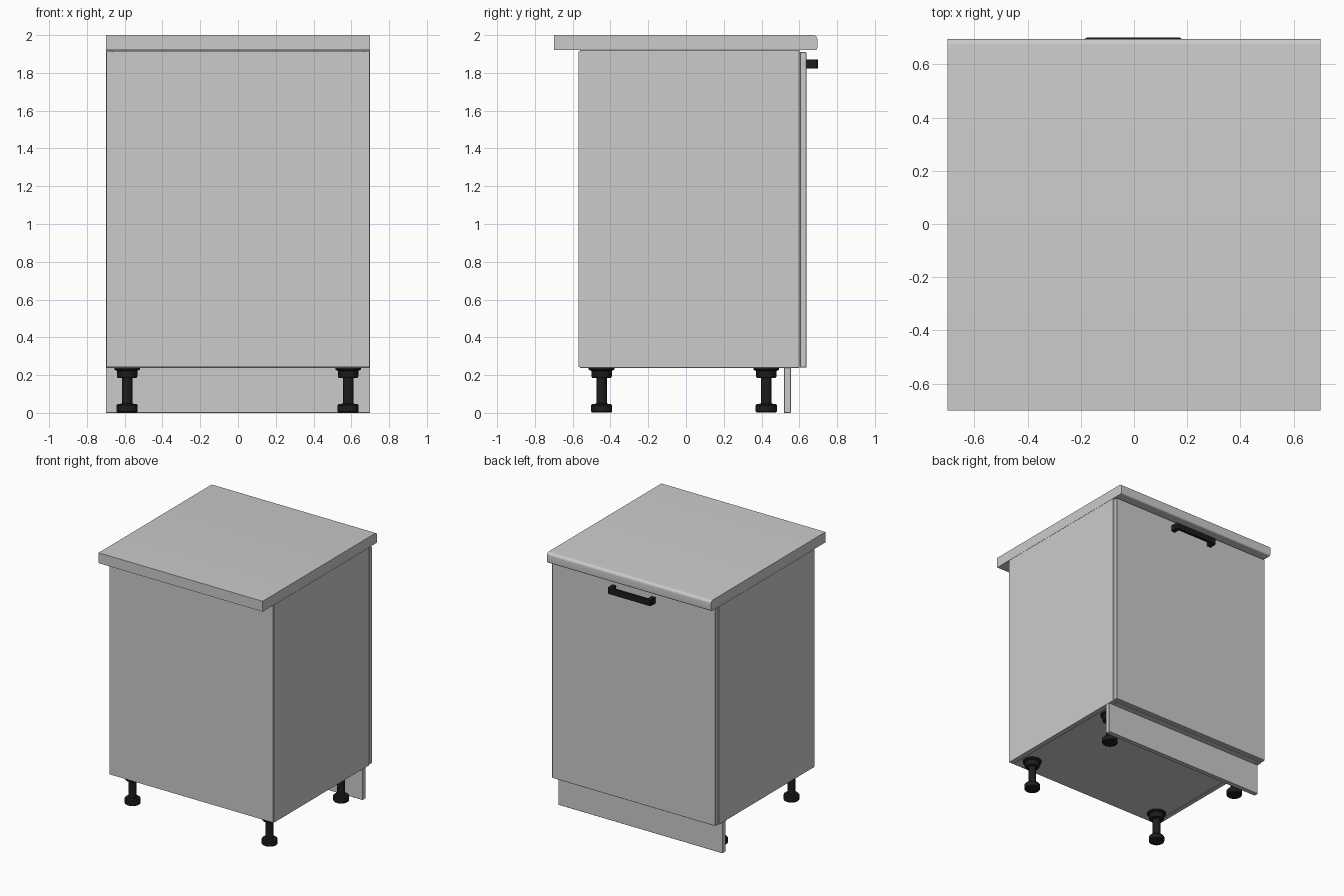
import bpy, bmesh
from math import pi, cos, sin
from mathutils import Vector, Matrix

if "Cube" in bpy.data.objects:
    bpy.data.objects.remove(bpy.data.objects["Cube"])

dark = bpy.data.materials.new("black_plastic")
dark.diffuse_color = (0.012, 0.012, 0.012, 1)
dark.use_nodes = True
dark.node_tree.nodes["Principled BSDF"].inputs["Base Color"].default_value = dark.diffuse_color


def finish(name, bm, mat=None, smooth=False):
    bmesh.ops.recalc_face_normals(bm, faces=bm.faces)
    me = bpy.data.meshes.new(name)
    bm.to_mesh(me)
    bm.free()
    ob = bpy.data.objects.new(name, me)
    bpy.context.collection.objects.link(ob)
    if mat:
        me.materials.append(mat)
    if smooth:
        bpy.ops.object.select_all(action='DESELECT')
        ob.select_set(True)
        bpy.context.view_layer.objects.active = ob
        bpy.ops.object.shade_smooth_by_angle(angle=0.6)
    return ob


def panel(name, x, y, z, bevel=0.0015):
    """Board given by its (min, max) range on each axis, with a fine edge band."""
    bm = bmesh.new()
    bmesh.ops.create_cube(bm, size=1)
    for v in bm.verts:
        v.co = Vector([(r[0] + r[1]) / 2 + c * (r[1] - r[0]) for r, c in zip((x, y, z), v.co)])
    if bevel:
        bmesh.ops.bevel(bm, geom=bm.edges[:], offset=bevel, segments=1, affect='EDGES')
    return finish(name, bm)


def extrude(name, pts, vec, mat=None, smooth=False, bevel=0):
    """Closed outline pushed along a vector."""
    bm = bmesh.new()
    f = bm.faces.new([bm.verts.new(p) for p in pts])
    new = bmesh.ops.extrude_face_region(bm, geom=[f])["geom"]
    bmesh.ops.translate(bm, vec=vec, verts=[g for g in new if isinstance(g, bmesh.types.BMVert)])
    bmesh.ops.recalc_face_normals(bm, faces=bm.faces)
    if bevel:
        bmesh.ops.bevel(bm, geom=bm.edges[:], offset=bevel, segments=2, affect='EDGES')
    return finish(name, bm, mat, smooth)


def lathe(name, profile, loc, mat, steps=32):
    """Round part from an (r, z) profile."""
    bm = bmesh.new()
    vs = [bm.verts.new((r, 0, z)) for r, z in profile]
    es = [bm.edges.new(p) for p in zip(vs, vs[1:])]
    bmesh.ops.spin(bm, geom=vs + es, cent=(0, 0, 0), axis=(0, 0, 1), angle=2 * pi, steps=steps)
    bmesh.ops.remove_doubles(bm, verts=bm.verts, dist=1e-5)
    ob = finish(name, bm, mat, True)
    ob.location = loc
    return ob


W, T = 0.70, 0.035          # half width, board thickness
Z0, Z1 = 0.238, 1.92        # carcass bottom and top

# carcass boards
for s, side in ((-1, "left"), (1, "right")):
    panel(side + "_side", sorted((s * W, s * (W - T))), (-0.562, 0.60), (Z0, Z1))
inner = (-W + T, W - T)
panel("bottom_board", inner, (-0.562, 0.60), (Z0, Z0 + T))
panel("shelf", inner, (-0.555, 0.55), (1.06, 1.06 + T))
panel("front_rail", inner, (0.38, 0.60), (Z1 - T, Z1))
panel("back_rail", inner, (-0.562, -0.34), (Z1 - T, Z1))
panel("back_panel", (-W + 0.003, W - 0.003), (-0.570, -0.562), (Z0 + 0.004, Z1 - 0.008), 0)

# door and plinth
panel("door", (-W + 0.003, W - 0.003), (0.603, 0.637), (Z0 + 0.002, 1.91), 0.002)
panel("plinth", (-W, W), (0.519, 0.555), (0.0, Z0))

# worktop with a rounded front edge
r, yf, zb, zt = 0.022, 0.695, 1.92, 2.0
outline = [(-W, -0.70, zb)]
for cz, a0, rad in ((zb, -pi / 2, 0.012), (zt, 0, r)):
    c = cz + rad if cz == zb else cz - rad
    for i in range(7):
        a = a0 + i * pi / 12
        outline.append((-W, yf - rad + rad * cos(a), c + rad * sin(a)))
outline.append((-W, -0.70, zt))
extrude("worktop", outline, (2 * W, 0, 0), smooth=True)

# bracket handle
hx0, hx1, pw = -0.187, 0.183, 0.034
yb, ym, yo = 0.636, 0.678, 0.70
U = [(hx0, yb), (hx0, yo - 0.008), (hx0 + 0.008, yo), (hx1 - 0.008, yo), (hx1, yo - 0.008),
     (hx1, yb), (hx1 - pw, yb), (hx1 - pw, ym), (hx0 + pw, ym), (hx0 + pw, yb)]
extrude("handle", [(x, y, 1.823) for x, y in U], (0, 0, 0.047), dark, bevel=0.002)

# adjustable legs
leg = [(0, 0.003), (0.052, 0.003), (0.056, 0.008), (0.056, 0.040), (0.050, 0.047), (0.028, 0.049),
       (0.028, 0.186), (0.050, 0.186), (0.054, 0.192), (0.054, 0.222), (0.068, 0.229),
       (0.068, Z0), (0, Z0)]
for x, side in ((-0.587, "left"), (0.583, "right")):
    for y, end in ((-0.447, "back"), (0.425, "front")):
        lathe(f"{end}_{side}_leg", leg, (x, y, 0), dark)
